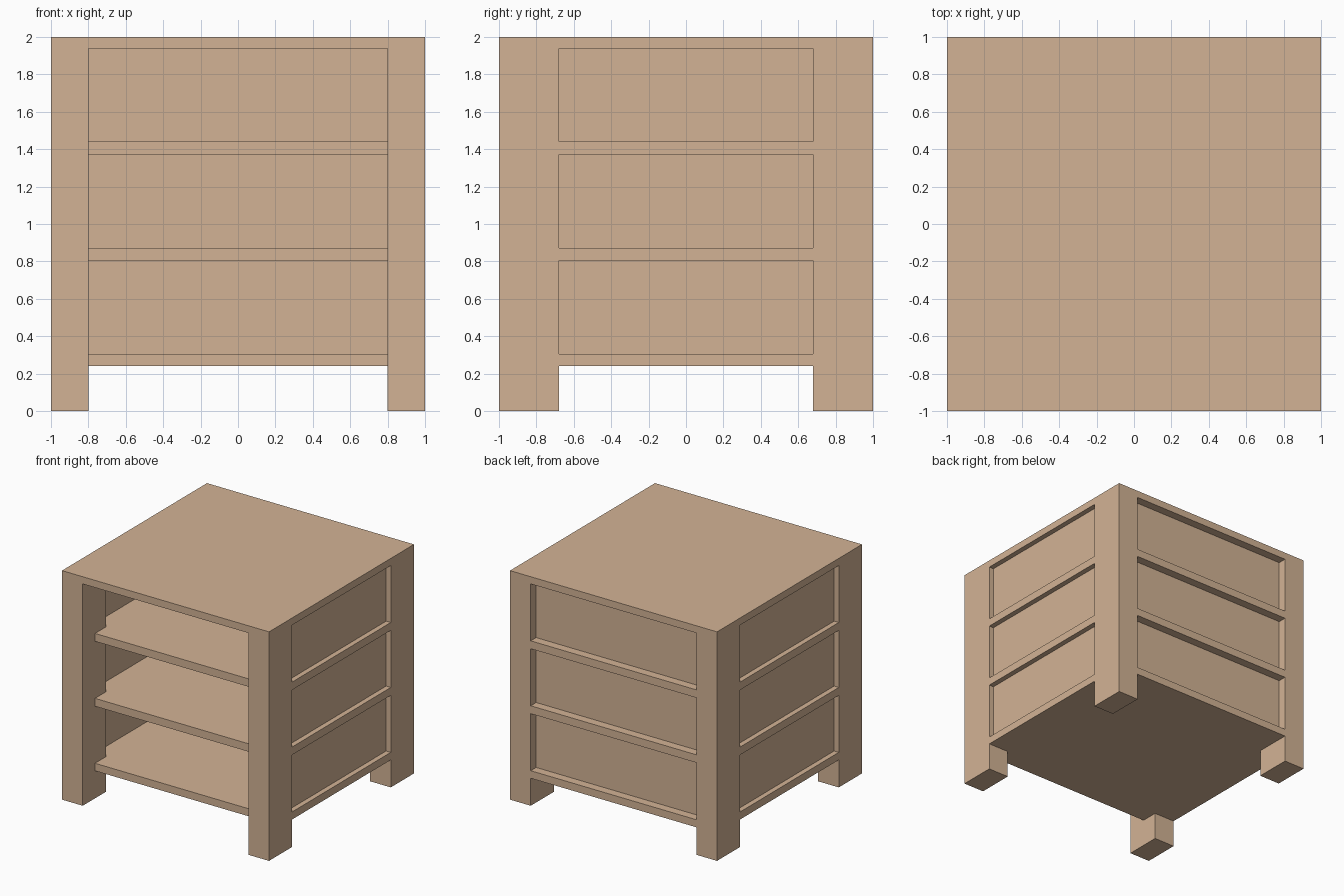
import bpy
import bmesh

if "Cube" in bpy.data.objects:
    bpy.data.objects.remove(bpy.data.objects["Cube"])

wood = bpy.data.materials.new("wood")
wood.diffuse_color = (0.65, 0.45, 0.30, 1)
wood.use_nodes = True
wood.node_tree.nodes["Principled BSDF"].inputs["Base Color"].default_value = wood.diffuse_color


def prism(name, outline, z0, z1):
    """Extrude a flat xy outline from z0 up to z1."""
    bm = bmesh.new()
    face = bm.faces.new([bm.verts.new((x, y, z0)) for x, y in outline])
    top = bmesh.ops.extrude_face_region(bm, geom=[face])["geom"]
    verts = [v for v in top if isinstance(v, bmesh.types.BMVert)]
    bmesh.ops.translate(bm, vec=(0, 0, z1 - z0), verts=verts)
    bmesh.ops.recalc_face_normals(bm, faces=bm.faces)
    mesh = bpy.data.meshes.new(name)
    bm.to_mesh(mesh)
    bm.free()
    mesh.materials.append(wood)
    obj = bpy.data.objects.new(name, mesh)
    bpy.context.collection.objects.link(obj)
    return obj


def box(name, x0, x1, y0, y1, z0, z1):
    return prism(name, [(x0, y0), (x1, y0), (x1, y1), (x0, y1)], z0, z1)


LEG_X, LEG_Y = 0.80, 0.68     # inner faces of the legs
TOP_Z = 1.937                 # underside of the top
SHELVES = [(0.24, 0.306), (0.804, 0.873), (1.371, 1.44)]

# Top board
box("top_board", -1, 1, -1, 1, TOP_Z, 2)

# Four corner legs
for side, sx in (("left", -1), ("right", 1)):
    for end, sy in (("front", -1), ("back", 1)):
        x0, x1 = sorted((sx * LEG_X, sx))
        y0, y1 = sorted((sy * LEG_Y, sy))
        box(f"{end}_{side}_leg", x0, x1, y0, y1, 0, TOP_Z)

# Shelves notched around the legs, set back at the front
half = [(LEG_X, -0.83), (LEG_X, -LEG_Y), (1, -LEG_Y),
        (1, LEG_Y), (LEG_X, LEG_Y), (LEG_X, 1)]
shelf_outline = half + [(-x, y) for x, y in reversed(half)]
ceilings = [SHELVES[1][0], SHELVES[2][0], TOP_Z]
for i, ((z0, z1), ceiling) in enumerate(zip(SHELVES, ceilings), 1):
    prism(f"shelf_{i}", shelf_outline, z0, z1)
    # Recessed panels closing the sides and back of each bay
    box(f"left_panel_{i}", -0.955, -0.91, -LEG_Y, LEG_Y, z1, ceiling)
    box(f"right_panel_{i}", 0.91, 0.955, -LEG_Y, LEG_Y, z1, ceiling)
    box(f"back_panel_{i}", -LEG_X, LEG_X, 0.855, 0.925, z1, ceiling)
